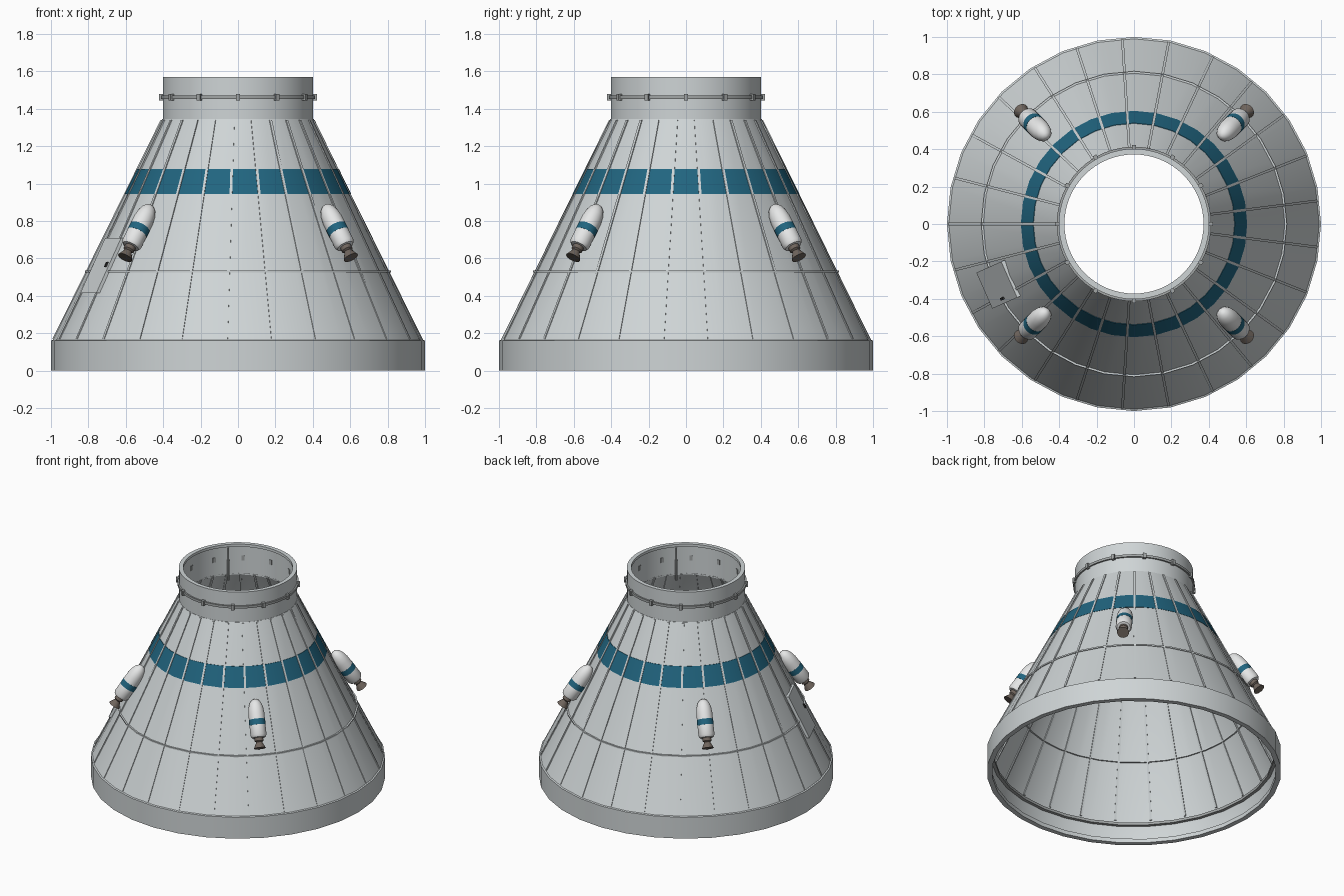
import bpy, bmesh, math
from mathutils import Vector, Matrix

SIDES = 32
BASE_Z, SHOULDER_Z, TOP_Z = 0.16, 1.345, 1.57

cube = bpy.data.objects.get("Cube")
if cube:
    bpy.data.objects.remove(cube, do_unlink=True)


def material(name, rgb, rough=0.6):
    m = bpy.data.materials.new(name)
    m.use_nodes = True
    m.diffuse_color = (*rgb, 1)
    bsdf = m.node_tree.nodes["Principled BSDF"]
    bsdf.inputs["Base Color"].default_value = (*rgb, 1)
    bsdf.inputs["Roughness"].default_value = rough
    return m


hull_grey = material("hull_grey", (0.62, 0.66, 0.67))
clamp_grey = material("clamp_grey", (0.36, 0.38, 0.38))
band_blue = material("band_blue", (0.015, 0.13, 0.215))
pod_white = material("pod_white", (0.82, 0.83, 0.83))
nozzle_brown = material("nozzle_brown", (0.16, 0.13, 0.11))
handle_dark = material("handle_dark", (0.03, 0.03, 0.03))


def finish(name, bm, mats, smooth=True):
    bmesh.ops.recalc_face_normals(bm, faces=bm.faces)
    mesh = bpy.data.meshes.new(name)
    bm.to_mesh(mesh)
    bm.free()
    for m in mats:
        mesh.materials.append(m)
    ob = bpy.data.objects.new(name, mesh)
    bpy.context.collection.objects.link(ob)
    if smooth:
        bpy.ops.object.select_all(action='DESELECT')
        ob.select_set(True)
        bpy.context.view_layer.objects.active = ob
        bpy.ops.object.shade_smooth_by_angle(angle=math.radians(30))
    return ob


def revolve(name, profile, mats, sides=SIDES, closed=True, paint=None):
    """Spin (radius, z) points round z; paint gives the material of each profile step."""
    bm = bmesh.new()
    rings = []
    for r, z in profile:
        rings.append([bm.verts.new((r * math.cos(math.tau * i / sides),
                                    r * math.sin(math.tau * i / sides), z))
                      for i in range(sides)])
    steps = len(rings) if closed else len(rings) - 1
    for k in range(steps):
        a, b = rings[k], rings[(k + 1) % len(rings)]
        for i in range(sides):
            j = (i + 1) % sides
            f = bm.faces.new((a[i], a[j], b[j], b[i]))
            f.material_index = paint[k] if paint else 0
    if not closed:
        for ring, slot in ((rings[0], 0), (rings[-1], -1)):
            f = bm.faces.new(ring)
            f.material_index = paint[slot] if paint else 0
    return finish(name, bm, mats)


def cone(z):
    return 0.99 - (z - BASE_Z) * 0.494


def facet(az):
    """Shrink factor of the faceted hull at an azimuth."""
    step = math.tau / SIDES
    return math.cos(step / 2) / math.cos(az % step - step / 2)


def cone_box(bm, az, half, z0, z1, inner, outer, shift=0.0):
    """Box lying along the sloping hull wall."""
    rad = Vector((math.cos(az), math.sin(az), 0))
    tan = Vector((-math.sin(az), math.cos(az), 0))
    v = [bm.verts.new(rad * (cone(z) * facet(az) + off) + tan * (shift + s * half)
                      + Vector((0, 0, z)))
         for z in (z0, z1) for off, s in ((inner, -1), (outer, -1), (outer, 1), (inner, 1))]
    bm.faces.new(v[:4])
    bm.faces.new(v[4:])
    for i in range(4):
        j = (i + 1) % 4
        bm.faces.new((v[i], v[j], v[4 + j], v[4 + i]))


# Conical shell with base skirt
revolve("hull_shell", [
    (0.965, 0), (1, 0), (1, BASE_Z), (0.99, BASE_Z + 0.004), (cone(SHOULDER_Z), SHOULDER_Z),
    (0.385, SHOULDER_Z), (cone(BASE_Z) - 0.018, BASE_Z), (0.975, 0.03), (0.965, 0.03)],
    [hull_grey])
revolve("skirt_inner_flange", [(0.95, 0.13), (0.985, 0.13), (0.98, 0.15), (0.95, 0.15)],
        [clamp_grey])

# Neck collar with a thin inner lip at the rim
revolve("neck_collar", [
    (0.385, 1.335), (0.402, 1.335), (0.402, TOP_Z), (0.372, TOP_Z),
    (0.372, TOP_Z - 0.02), (0.385, TOP_Z - 0.02)], [hull_grey], sides=64)

# Painted band
low, high = 0.945, 1.077
revolve("painted_band", [
    (cone(low) - 0.004, low), (cone(low) + 0.003, low),
    (cone(high) + 0.003, high), (cone(high) - 0.004, high)], [band_blue])

# Stringer ribs running up the cone
bm = bmesh.new()
for i in range(25):
    cone_box(bm, math.pi + math.tau * i / 25, 0.007, 0.17, 1.34, -0.026, 0.007)
finish("stringer_ribs", bm, [hull_grey], smooth=False)

# Horizontal joint ring
mid = cone(0.53)
revolve("joint_ring", [(mid - 0.026, 0.525), (mid + 0.01, 0.525),
                       (mid + 0.01, 0.535), (mid - 0.026, 0.535)], [hull_grey])

# Access hatch and its handle
bm = bmesh.new()
cone_box(bm, math.radians(204), 0.105, 0.415, 0.71, -0.012, 0.014)
finish("access_hatch", bm, [hull_grey], smooth=False)
bm = bmesh.new()
cone_box(bm, math.radians(204), 0.007, 0.555, 0.58, 0.01, 0.024, shift=0.078)
finish("hatch_handle", bm, [handle_dark], smooth=False)

# Clamp band with twelve lugs around the neck
revolve("clamp_band", [(0.398, 1.452), (0.413, 1.452), (0.413, 1.47), (0.398, 1.47)],
        [clamp_grey], sides=64)
bm = bmesh.new()
for i in range(12):
    m = (Matrix.Rotation(math.tau * i / 12, 4, 'Z') @ Matrix.Translation((0.402, 0, 1.461))
         @ Matrix.Diagonal((0.042, 0.022, 0.036, 1)))
    bmesh.ops.create_cube(bm, size=1, matrix=m)
finish("clamp_lugs", bm, [clamp_grey], smooth=False)

# Four pods on the cone and four guide pins inside the neck
pod_profile = [(0.041, 0), (0.02, 0.042), (0.03, 0.05), (0.03, 0.072), (0.046, 0.074),
               (0.055, 0.09), (0.055, 0.158), (0.056, 0.158), (0.056, 0.198), (0.055, 0.198),
               (0.055, 0.245), (0.05, 0.282), (0.039, 0.314), (0.022, 0.334), (0.006, 0.341)]
pod_paint = [2, 2, 2] + [0] * 3 + [1] * 3 + [0] * 5
tail, nose = Vector((0.854, 0, 0.604)), Vector((0.66, 0, 0.885))
tilt = (nose - tail).to_track_quat('Z', 'Y').to_matrix().to_4x4()
for n, side in enumerate(("back_left", "back_right", "front_right", "front_left")):
    spin = Matrix.Rotation(math.radians(45 + 90 * n), 4, 'Z')
    pod = revolve("pod_" + side, pod_profile, [pod_white, band_blue, nozzle_brown],
                  sides=24, closed=False, paint=pod_paint)
    pod.data.materials[0] = pod_white
    pod.data.polygons[-2].material_index = 2
    pod.matrix_world = spin @ Matrix.Translation(tail) @ tilt
    pin = revolve("guide_pin_" + side, [(0.01, 1.3), (0.01, 1.44), (0.005, 1.46), (0.005, 1.54)],
                  [clamp_grey], sides=10, closed=False)
    pin.matrix_world = spin @ Matrix.Translation((0.38, 0, 0))
